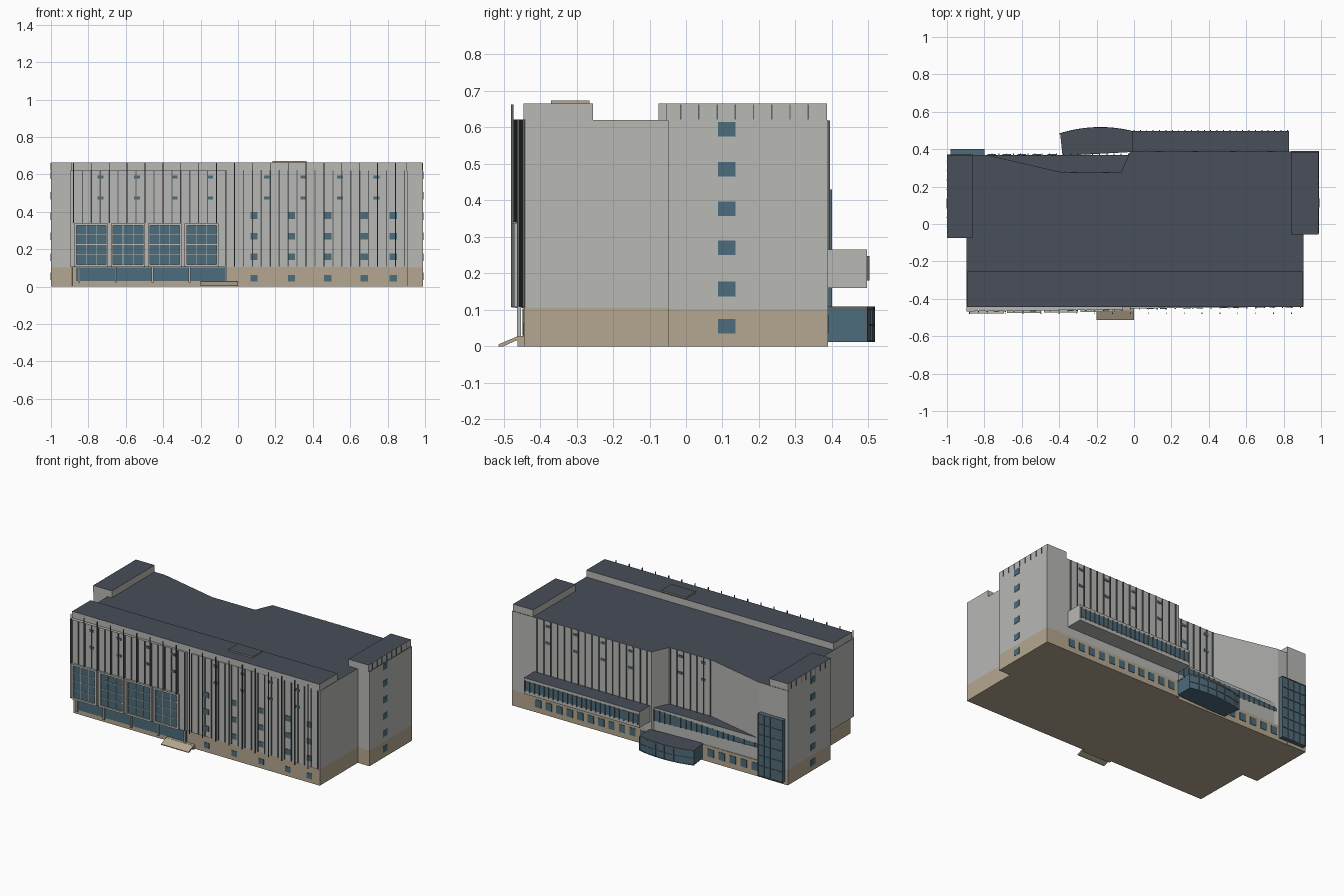
import bpy, bmesh, math

if "Cube" in bpy.data.objects:
    bpy.data.objects.remove(bpy.data.objects["Cube"])


def material(name, rgb):
    m = bpy.data.materials.new(name)
    m.diffuse_color = (*rgb, 1)
    m.use_nodes = True
    m.node_tree.nodes["Principled BSDF"].inputs["Base Color"].default_value = m.diffuse_color
    return m


WALL = material("concrete", (0.48, 0.48, 0.46))
BASE = material("sandstone", (0.46, 0.39, 0.28))
GLASS = material("glass", (0.075, 0.15, 0.2))
ROOF = material("roofing", (0.065, 0.077, 0.1))
DARK = material("dark_metal", (0.12, 0.13, 0.13))


def finish(name, bm, mats):
    bmesh.ops.recalc_face_normals(bm, faces=bm.faces)
    me = bpy.data.meshes.new(name)
    bm.to_mesh(me)
    bm.free()
    for m in mats:
        me.materials.append(m)
    ob = bpy.data.objects.new(name, me)
    bpy.context.collection.objects.link(ob)
    return ob


def prism(name, pts, z0, z1, mat, top=None):
    """Extruded plan outline, optionally with a roof material on top."""
    bm = bmesh.new()
    lo = [bm.verts.new((x, y, z0)) for x, y in pts]
    hi = [bm.verts.new((x, y, z1)) for x, y in pts]
    n = len(pts)
    bm.faces.new(lo)
    cap = bm.faces.new(hi)
    for i in range(n):
        j = (i + 1) % n
        bm.faces.new((lo[i], lo[j], hi[j], hi[i]))
    if top:
        cap.material_index = 1
    return finish(name, bm, [mat, top or mat])


def rect(x0, x1, y0, y1):
    return [(x0, y0), (x1, y0), (x1, y1), (x0, y1)]


def boxes(name, items, mat):
    """Many boxes (x0, x1, y0, y1, z0, z1) in one object."""
    bm = bmesh.new()
    for x0, x1, y0, y1, z0, z1 in items:
        v = bmesh.ops.create_cube(bm, size=1)["verts"]
        for p in v:
            p.co = (x0 if p.co.x < 0 else x1, y0 if p.co.y < 0 else y1, z0 if p.co.z < 0 else z1)
    return finish(name, bm, [mat])


def steps(a, b, n):
    return [a + (b - a) * i / (n - 1) for i in range(n)]


def front_y(x):
    """Front wall planes splay slightly outwards to the left."""
    if x < -0.04:
        return -0.467 + (x + 0.895) * 0.012
    return -0.452 + (x + 0.02) * 0.011


# --- main masses ---
body = [(-.895, -.44), (.905, -.44), (.905, .388), (-.02, .388), (-.07, .275),
        (-.38, .275), (-.79, .37), (-.895, .37)]
prism("main_block", body, .105, .62, WALL, ROOF)
prism("ground_storey", [(-.885, -.444), (.905, -.444), (.905, .388), (-.02, .388), (-.02, .37), (-.895, .37)],
      0, .105, BASE)
for side, x0, x1, y0, y1 in (("left", -1, -.86, -.07, .372), ("right", .84, .99, -.05, .389)):
    prism(side + "_tower_base", rect(x0, x1, y0, y1), 0, .102, BASE)
    prism(side + "_tower", rect(x0, x1, y0, y1), .102, .62, WALL, ROOF)
    prism(side + "_tower_parapet", rect(x0, x1 - .004, y0 - .005, y1 - .003), .618, .665, WALL, ROOF)
    xo = x0 if side == "left" else x1
    boxes(side + "_tower_windows", [(xo - .002, xo + .002, .088, .136, z - .02, z + .02)
                                    for z in (.055, .157, .27, .377, .485, .595)], GLASS)
    xp = x0 if side == "left" else x1 - .004
    boxes(side + "_parapet_ribs", [(xp - .003, xp + .003, y - .002, y + .002, .622, .662)
                                   for y in steps(-.015, .335, 8)], DARK)
prism("front_roof_block", rect(-.893, .903, -.445, -.255), .62, .665, WALL, ROOF)
prism("roof_hatch", rect(.185, .365, -.37, -.265), .665, .673, BASE, ROOF)

# --- front facade slabs ---
for side, a, b in (("left", -.895, -.06), ("right", -.02, .905)):
    prism(side + "_front_slab", [(a, front_y(a)), (b, front_y(b)), (b, -.43), (a, -.43)], .105, .622, WALL)

# --- front fins: wall ribs and free-standing posts ---
ribs, posts = [], []
for i, x in enumerate(steps(-.88, .89, 38)):
    if abs(x + .04) < .02:
        continue
    y, z0 = front_y(x), (.34 if x < -.08 else .107)
    ribs.append((x - .003, x + .003, y - .006, y + .002, z0, .622))
    if i % 2 == 0:
        posts.append((x - .002, x + .002, -.48, -.473, z0, .663))
boxes("front_wall_ribs", ribs, DARK)
boxes("front_posts", posts, DARK)

# --- front windows ---
cols = (-.735, -.54, -.34, -.15, .155, .35, .545, .74)
boxes("front_slot_windows", [(x - .016, x + .016, front_y(x) - .004, front_y(x) + .004, z - .008, z + .008)
                             for x in cols for z in (.585, .475)], GLASS)
boxes("front_square_windows", [(x - .019, x + .019, (front_y(x) if z > .1 else -.444) - .003, -.43, z - .018, z + .018)
                               for x in (.085, .285, .48, .675, .83) for z in (.38, .27, .16, .045)], GLASS)

# --- four large framed bay windows ---
frames, panes = [], []
for c in (-.785, -.588, -.391, -.194):
    y = front_y(c)
    panes.append((c - .08, c + .08, y - .004, y + .01, .118, .328))
    for dx in (-.085, .085):
        frames.append((c + dx - .006, c + dx + .006, y - .013, y + .01, .107, .338))
    for z in (.112, .333):
        frames.append((c - .085, c + .085, y - .013, y + .01, z - .006, z + .006))
    for z in (.17, .225, .28):
        frames.append((c - .08, c + .08, y - .007, y, z - .002, z + .002))
    for dx in (-.027, .027):
        frames.append((c + dx - .0015, c + dx + .0015, y - .007, y, .115, .33))
boxes("bay_glass", panes, GLASS)
boxes("bay_frames", frames, WALL)

# --- ground floor shopfront, columns and entrance ramp ---
boxes("shopfront_glass", [(-.865, -.06, -.448, -.44, .03, .103)], GLASS)
boxes("shopfront_columns", [(x - .005, x + .005, -.463, -.452, .022, .107)
                            for x in steps(-.85, -.26, 4) + [-.065]], WALL)
prism("entrance_landing", rect(-.2, 0, -.462, -.44), 0, .028, BASE)
bm = bmesh.new()
section = [(-.514, 0), (-.514, .005), (-.46, .028), (-.44, .028), (-.44, .018), (-.46, .018), (-.5, 0)]
f = bm.faces.new([bm.verts.new((-.2, y, z)) for y, z in section])
ext = bmesh.ops.extrude_face_region(bm, geom=[f])["geom"]
bmesh.ops.translate(bm, vec=(.2, 0, 0), verts=[g for g in ext if isinstance(g, bmesh.types.BMVert)])
bm.faces.new(f.verts[:]) if not f.is_valid else None
finish("entrance_ramp", bm, [BASE])

# --- rear projecting gallery with window band ---
prism("rear_gallery", rect(-.01, .83, .38, .496), .16, .265, WALL, ROOF)
boxes("gallery_glass", [(.0, .82, .49, .498, .185, .245)], GLASS)
boxes("gallery_mullions", [(x - .0025, x + .0025, .494, .503, .18, .248) for x in steps(.0, .82, 25)], DARK)

# --- lower rear wing in the roof notch ---
prism("rear_wing", [(-.8, .365), (-.38, .27), (-.07, .27), (-.02, .37)], .105, .25, WALL, ROOF)
bm = bmesh.new()
# glazing band tapering towards the glazed corner
bm.faces.new([bm.verts.new(p) for p in ((-.03, .373, .165), (-.03, .373, .24), (-.78, .373, .215), (-.78, .373, .19))])
finish("wing_glass", bm, [GLASS])
boxes("wing_mullions", [(x - .0025, x + .0025, .37, .377, .19 + .025 * (-.78 - x) / .75, .215 + .025 * (x + .78) / .75)
                        for x in steps(-.76, -.03, 20)], DARK)

# --- rear ground windows ---
boxes("rear_ground_windows", [(x - .022, x + .022, .38, .391, .035, .085) for x in steps(.04, .8, 11)]
      + [(x - .022, x + .022, .362, .373, .035, .085) for x in steps(-.76, -.44, 5)], GLASS)

# --- rear ribs and slot windows ---
boxes("rear_ribs", [(x - .003, x + .003, .385, .394, .265, .618) for x in steps(.01, .81, 17)]
      + [(x - .003, x + .003, .27, .281, .25, .618) for x in steps(-.37, -.08, 7)], DARK)
boxes("rear_slot_windows", [(x - .016, x + .016, .38, .391, z - .008, z + .008)
                            for x in (.13, .33, .53, .73) for z in (.585, .475)]
      + [(x - .016, x + .016, .27, .279, z - .008, z + .008) for x in (-.15, -.32) for z in (.585, .475)], GLASS)

# --- curved glass entrance pavilion ---
arc = [(-.395 + .385 * t, .483 + .012 * t + .026 * 4 * t * (1 - t)) for t in steps(0, 1, 13)]
prism("entrance_pavilion", [(-.01, .385), (-.38, .365)] + arc, .012, .1, GLASS, ROOF)
prism("pavilion_roof", [(-.008, .385), (-.382, .365)] + [(x, y + .002) for x, y in arc], .1, .109, DARK, ROOF)
boxes("pavilion_mullions", [(x - .002, x + .002, y - .004, y + .003, .012, .102) for x, y in arc[::2]], DARK)
for z in (.012, .055):
    prism("pavilion_rail", arc + [(x, y + .003) for x, y in reversed(arc)], z, z + .004, DARK)

# --- glazed stair corner at the rear left ---
boxes("stair_glass", [(-.98, -.8, .365, .396, .02, .43)], GLASS)
boxes("stair_mullions", [(x - .002, x + .002, .39, .4, .02, .43) for x in steps(-.978, -.802, 5)]
      + [(-.98, -.8, .39, .4, z - .002, z + .002) for z in steps(.022, .428, 7)], DARK)
